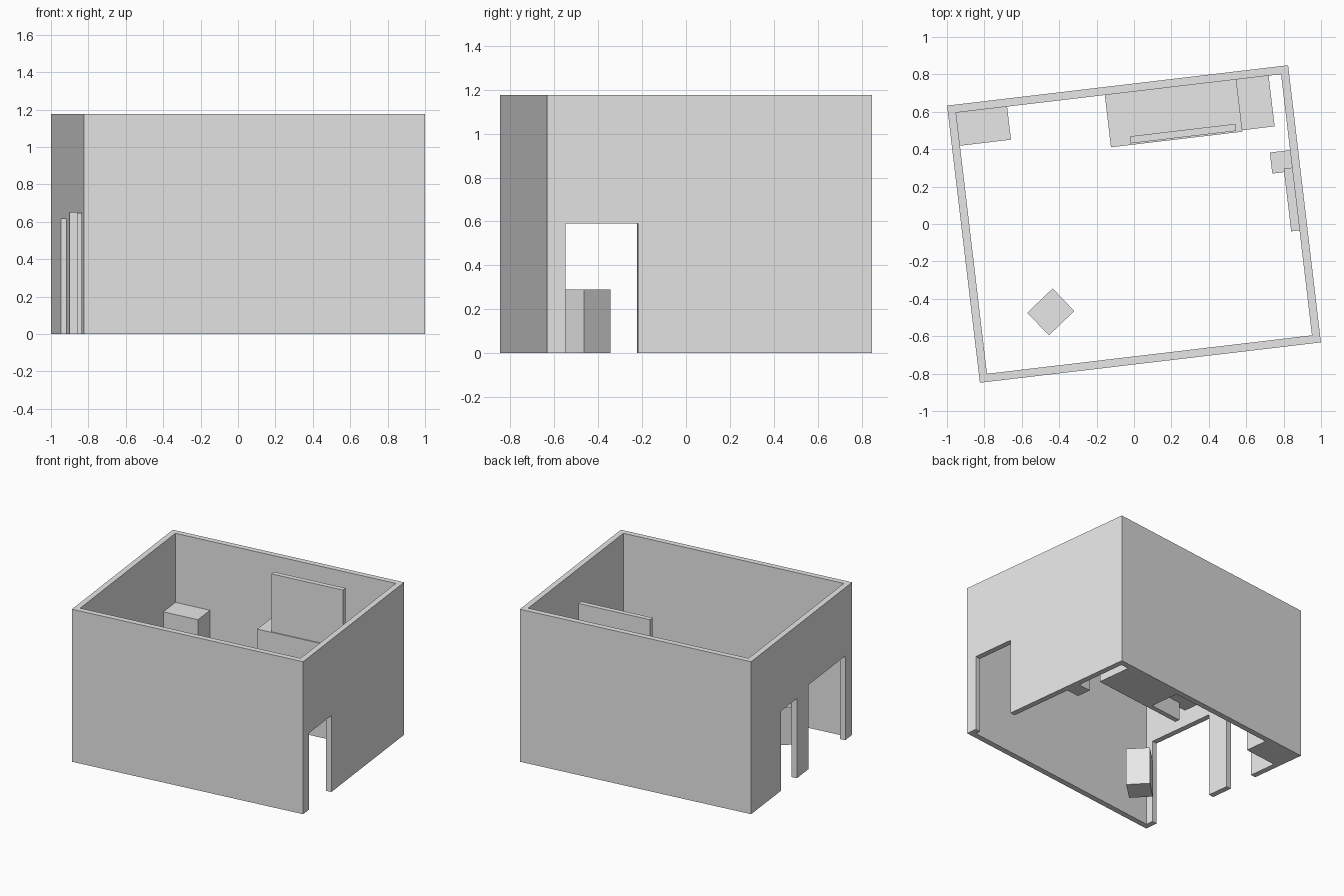
import bpy
import bmesh
import math
from mathutils import Matrix

cube = bpy.data.objects.get("Cube")
if cube:
    bpy.data.objects.remove(cube, do_unlink=True)

# One plain grey for everything
GREY = (0.8, 0.8, 0.8, 1.0)
mat = bpy.data.materials.new("light grey")
mat.use_nodes = True
mat.diffuse_color = GREY
bsdf = next(n for n in mat.node_tree.nodes if n.type == 'BSDF_PRINCIPLED')
bsdf.inputs["Base Color"].default_value = GREY

# The room is turned slightly about the vertical axis
TURN = Matrix.Rotation(math.radians(6.75), 4, 'Z')
HX, HY, H, T = 0.918, 0.746, 1.177, 0.043   # half length, half depth, height, wall thickness
IX, IY = HX - T, HY - T                     # inner wall faces


def finish(name, bm):
    bmesh.ops.recalc_face_normals(bm, faces=bm.faces)
    mesh = bpy.data.meshes.new(name)
    bm.to_mesh(mesh)
    bm.free()
    mesh.materials.append(mat)
    obj = bpy.data.objects.new(name, mesh)
    obj.matrix_world = TURN
    bpy.context.collection.objects.link(obj)
    return obj


def box(name, xr, yr, zr, spin=0.0):
    """Box between the given ranges, optionally spun about its own centre."""
    lo, hi = zip(xr, yr, zr)
    mid = [(a + b) / 2 for a, b in zip(lo, hi)]
    size = [b - a for a, b in zip(lo, hi)]
    m = Matrix.Translation(mid) @ Matrix.Rotation(spin, 4, 'Z') @ Matrix.Diagonal((*size, 1))
    bm = bmesh.new()
    bmesh.ops.create_cube(bm, size=1, matrix=m)
    return finish(name, bm)


def side_wall(name, x0, x1, doorways):
    """Wall along y whose profile has doorways (y start, y end, height) cut from the floor."""
    outline = [(-HY, 0)]
    for a, b, h in doorways:
        outline += [(a, 0), (a, h), (b, h), (b, 0)]
    outline += [(HY, 0), (HY, H), (-HY, H)]
    bm = bmesh.new()
    face = bm.faces.new([bm.verts.new((x0, y, z)) for y, z in outline])
    ext = bmesh.ops.extrude_face_region(bm, geom=[face])
    verts = [g for g in ext["geom"] if isinstance(g, bmesh.types.BMVert)]
    bmesh.ops.translate(bm, verts=verts, vec=(x1 - x0, 0, 0))
    return finish(name, bm)


# Walls
box("front_wall", (-IX, IX), (-HY, -IY), (0, H))
box("back_wall", (-IX, IX), (IY, HY), (0, H))
side_wall("left_wall", IX, HX, [(-0.662, -0.329, 0.59)])
side_wall("right_wall", -HX, -IX, [(-0.645, -0.10, 0.65), (0.07, 0.305, 0.615)])

# Furniture along the back wall
box("corner_cabinet", (-IX, -0.60), (0.525, IY), (0, 0.644))
box("raised_cabinet", (-0.074, 0.634), (0.422, IY), (0.14, 0.73))
box("low_counter", (0.31, 0.808), (0.43, IY), (0, 0.42))
box("partition_panel", (0.033, 0.601), (0.43, 0.468), (0, H))

# Pieces against the left wall
box("wall_pedestal", (0.766, IX), (0.181, 0.294), (0, 0.40))
box("wall_panel", (0.83, IX), (-0.138, 0.20), (0.36, 0.60))

# Free-standing stool, turned to the corner
box("stool", (-0.591, -0.403), (-0.498, -0.331), (0, 0.29), math.radians(37))
